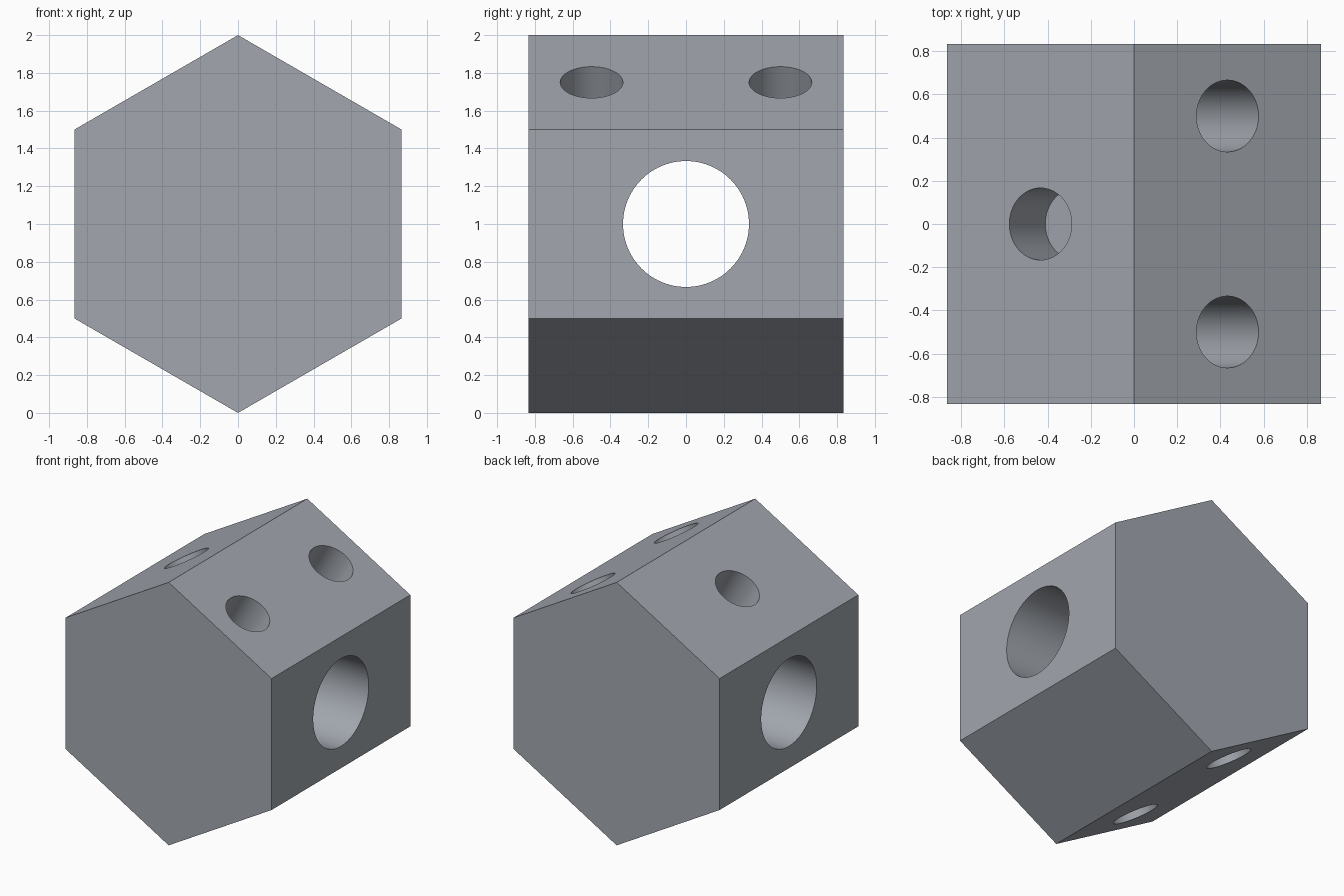
import bpy, math
from mathutils import Vector, Matrix

if "Cube" in bpy.data.objects:
    bpy.data.objects.remove(bpy.data.objects["Cube"])

CENTRE = Vector((0, 0, 1))


def cylinder(name, sides, radius, depth, loc, direction):
    """Cylinder whose axis points along direction, with its transform baked in."""
    bpy.ops.mesh.primitive_cylinder_add(vertices=sides, radius=radius, depth=depth)
    ob = bpy.context.object
    ob.name = name
    turn = Vector(direction).to_track_quat('Z', 'Y').to_matrix().to_4x4()
    ob.data.transform(Matrix.Translation(loc) @ turn)
    return ob


# Hexagonal body lying along y, standing on an edge
bpy.ops.mesh.primitive_cylinder_add(vertices=6, radius=1, depth=5 / 3)
body = bpy.context.object
body.name = "hexagonal_block"
body.data.transform(Matrix.Translation(CENTRE) @ Matrix.Rotation(math.radians(90), 4, 'X'))

# Dark blue-grey surface
slate = bpy.data.materials.new("slate_grey")
slate.diffuse_color = (0.36, 0.385, 0.425, 1)
slate.use_nodes = True
slate.node_tree.nodes["Principled BSDF"].inputs["Base Color"].default_value = slate.diffuse_color
body.data.materials.append(slate)

apothem = math.cos(math.radians(30))
upper_right = Vector((0.5, 0, apothem))
upper_left = Vector((-0.5, 0, apothem))

# Large bore from side to side
cutters = [cylinder("side_bore_cutter", 96, 1 / 3, 3, CENTRE, (1, 0, 0))]

# Pair of small slanted holes right through the block, just clear of the bore
for y in (-0.5, 0.5):
    cutters.append(cylinder("slanted_hole_cutter", 64, 0.166, 3,
                            CENTRE + Vector((0, y, 0)), upper_right))

# Single blind hole in the upper left face, one third of a unit deep
cutters.append(cylinder("blind_hole_cutter", 64, 1 / 6, 2,
                        CENTRE + upper_left * (apothem - 1 / 3 + 1), upper_left))

# Cut the holes, then remove the cutters
bpy.context.view_layer.objects.active = body
for cutter in cutters:
    cutter.data.materials.append(slate)
    mod = body.modifiers.new(cutter.name, 'BOOLEAN')
    mod.operation = 'DIFFERENCE'
    mod.solver = 'EXACT'
    mod.object = cutter
    bpy.ops.object.modifier_apply(modifier=mod.name)
for cutter in cutters:
    bpy.data.objects.remove(cutter)

# Smooth hole walls, crisp outer edges
body.select_set(True)
bpy.context.view_layer.objects.active = body
bpy.ops.object.shade_smooth_by_angle(angle=math.radians(25))
